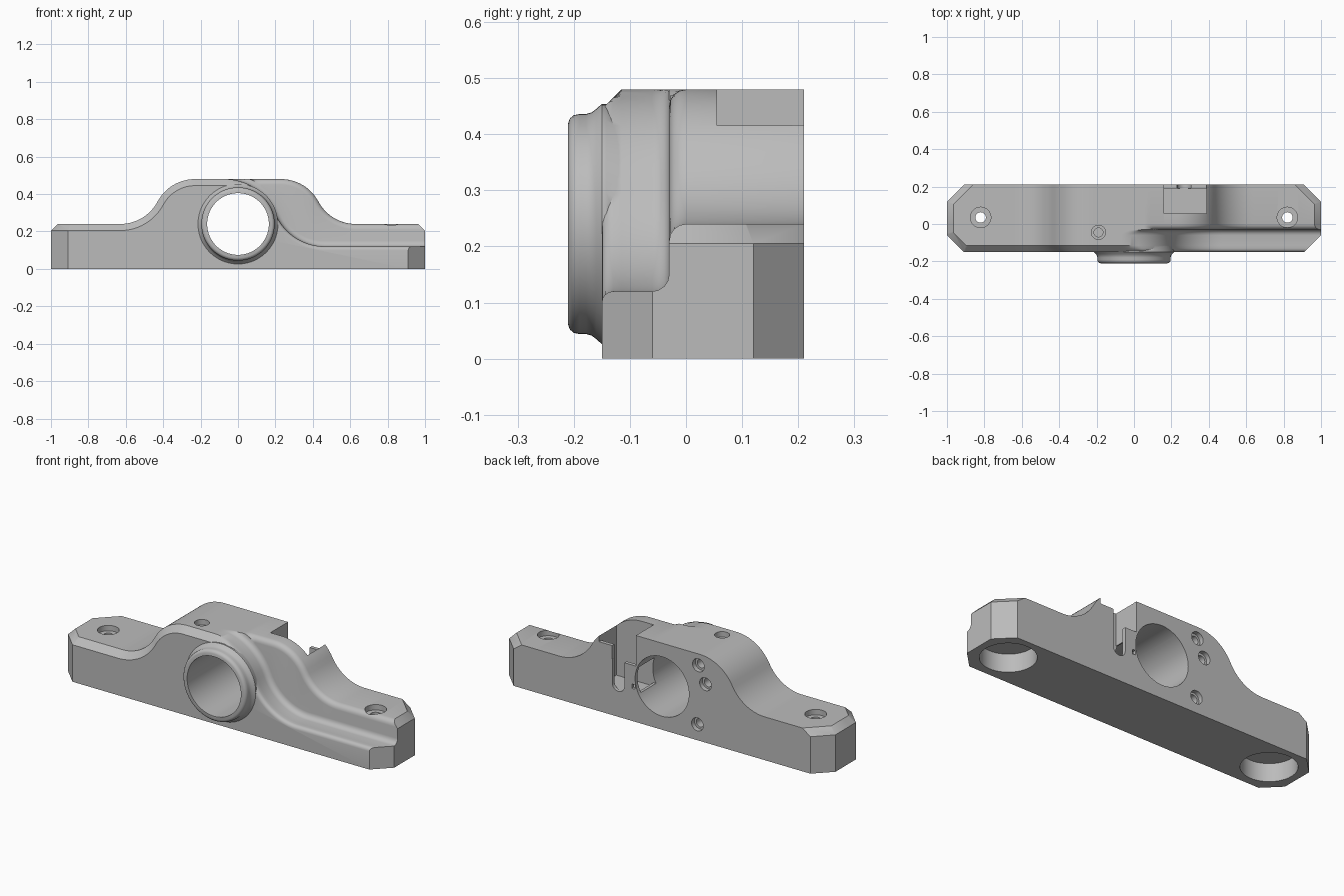
import bpy, bmesh
from math import sin, cos, pi, sqrt, atan, radians
from mathutils import Vector, Matrix

cube = bpy.data.objects.get("Cube")
if cube:
    bpy.data.objects.remove(cube, do_unlink=True)

grey = bpy.data.materials.new("plain_grey")
grey.use_nodes = True
tint = (0.5, 0.5, 0.5, 1)
grey.diffuse_color = tint
grey.node_tree.nodes["Principled BSDF"].inputs["Base Color"].default_value = tint

FRONT, BACK, STEP = -0.15, 0.21, -0.03


def make_object(name, bm):
    bmesh.ops.recalc_face_normals(bm, faces=bm.faces)
    mesh = bpy.data.meshes.new(name)
    bm.to_mesh(mesh)
    bm.free()
    mesh.materials.append(grey)
    obj = bpy.data.objects.new(name, mesh)
    bpy.context.collection.objects.link(obj)
    return obj


def s_curve(x, x0, x1, high, low, d):
    """Height of two tangent arcs stepping down, inset by d along the normal."""
    w, h = x1 - x0, high - low
    t = 2 * atan(h / w)
    r = w / (2 * sin(t))
    if x <= x0:
        return high - d
    if x >= x1:
        return low - d
    if x < x0 + (r - d) * sin(t):
        return high - r + sqrt((r - d) ** 2 - (x - x0) ** 2)
    return low + r - sqrt(max((r + d) ** 2 - (x1 - x) ** 2, 0))


def hump(x, d):
    return s_curve(abs(x), 0.23, 0.63, 0.48, 0.24, d)


def ledge(x, d):
    return s_curve(x, -0.07, 0.465, 0.48, 0.12, d)


# Cross-sections from front to back: chamfered ridge, rounded ledge, filleted step
quarter = [k * pi / 8 for k in range(5)]
front_rows = [(FRONT + 0.02 * (1 - cos(a)), 0.02 * (1 - sin(a))) for a in quarter]
front_rows += [(-0.115, 0)]
front_rows += [(STEP - 0.03 + 0.03 * sin(a), -0.03 * (1 - cos(a))) for a in quarter]
back_rows = [(STEP + 0.03 * (1 - cos(a)), 0.03 * (1 - sin(a))) for a in quarter]
back_rows += [(BACK, 0)]


def front_height(x, y, d):
    return min(hump(x, max(0, 0.035 - (y - FRONT))), ledge(x, d))


def back_height(x, y, d):
    return max(hump(x, d), min(hump(x, 0), ledge(x, -0.03)))


bm = bmesh.new()
xs = [-1 + i / 80 for i in range(161)]
rings = []
for rows, height in ((front_rows, front_height), (back_rows, back_height)):
    for y, d in rows:
        pts = [(x, y, height(x, y, d)) for x in xs] + [(1, y, 0), (-1, y, 0)]
        rings.append([bm.verts.new(p) for p in pts])
for a, b in zip(rings, rings[1:]):
    for i in range(len(a)):
        j = (i + 1) % len(a)
        bm.faces.new((a[i], a[j], b[j], b[i]))
bm.faces.new(rings[0])
bm.faces.new(rings[-1])
bmesh.ops.remove_doubles(bm, verts=bm.verts, dist=0.00001)
bmesh.ops.dissolve_degenerate(bm, edges=bm.edges, dist=0.00001)


def slice_off(point, normal):
    geom = bm.verts[:] + bm.edges[:] + bm.faces[:]
    bmesh.ops.bisect_plane(bm, geom=geom, plane_co=point, plane_no=normal,
                           clear_outer=True, dist=0.00001)
    bmesh.ops.holes_fill(bm, edges=[e for e in bm.edges if e.is_boundary], sides=0)


# Cut corners and bevelled top edges at both ends
for sx in (-1, 1):
    slice_off((sx, 0, 0.205), Vector((sx, 0, 1)).normalized())
    for y, sy in ((BACK, 1), (FRONT, -1)):
        n = Vector((sx, sy, 0)).normalized()
        corner = Vector((sx * 0.91, y, 0.205))
        slice_off(corner, n)
        slice_off(corner, (n + Vector((0, 0, 1))).normalized())
body = make_object("bracket_body", bm)


def combine(tool, operation):
    mod = body.modifiers.new(operation, 'BOOLEAN')
    mod.operation, mod.solver, mod.object = operation, 'EXACT', tool
    bpy.context.view_layer.objects.active = body
    bpy.ops.object.modifier_apply(modifier=mod.name)
    bpy.data.objects.remove(tool, do_unlink=True)


def rod(name, centre, radius, length, axis='Z', segments=32):
    b = bmesh.new()
    bmesh.ops.create_cone(b, cap_ends=True, segments=segments, radius1=radius,
                          radius2=radius, depth=length)
    if axis == 'Y':
        bmesh.ops.rotate(b, verts=b.verts, matrix=Matrix.Rotation(pi / 2, 3, 'X'))
    bmesh.ops.translate(b, verts=b.verts, vec=centre)
    return make_object(name, b)


def block(name, low, high):
    b = bmesh.new()
    bmesh.ops.create_cube(b, size=1)
    for v in b.verts:
        v.co = [l if c < 0 else h for c, l, h in zip(v.co, low, high)]
    return make_object(name, b)


# Raised collar around the bore
bm = bmesh.new()
outline = [(0.18, -0.21), (0.188, -0.207), (0.194, -0.2), (0.196, -0.19),
           (0.196, -0.178), (0.199, -0.168), (0.205, -0.16), (0.214, -0.15),
           (0.214, -0.142), (0.19, -0.09)]
loops = []
for r, y in outline:
    loops.append([bm.verts.new((r * cos(k * pi / 36), y, 0.24 + r * sin(k * pi / 36)))
                  for k in range(72)])
for a, b in zip(loops, loops[1:]):
    for k in range(72):
        m = (k + 1) % 72
        bm.faces.new((a[k], a[m], b[m], b[k]))
bm.faces.new(loops[0])
bm.faces.new(loops[-1])
combine(make_object("collar", bm), 'UNION')

# Main bore
combine(rod("bore", (0, 0, 0.24), 0.165, 1, 'Y', 72), 'DIFFERENCE')

# Mounting holes: recess below, narrow shaft, shallow seat above
for sx in (-1, 1):
    x = sx * 0.82
    combine(rod("foot_recess", (x, 0.035, 0), 0.14, 0.2, 'Z', 48), 'DIFFERENCE')
    combine(rod("shaft", (x, 0.035, 0.2), 0.028, 0.4), 'DIFFERENCE')
    combine(rod("seat", (x, 0.035, 0.25), 0.055, 0.08), 'DIFFERENCE')

# Blind screw holes on the top and the back
combine(rod("top_seat", (-0.19, -0.045, 0.48), 0.038, 0.06), 'DIFFERENCE')
combine(rod("top_screw", (-0.19, -0.045, 0.45), 0.024, 0.2), 'DIFFERENCE')
for x, z in ((-0.223, 0.417), (-0.266, 0.324), (-0.217, 0.088)):
    combine(rod("back_seat", (x, BACK, z), 0.036, 0.05, 'Y'), 'DIFFERENCE')
    combine(rod("back_screw", (x, BACK, z), 0.024, 0.2, 'Y'), 'DIFFERENCE')

# Pocket, its window into the bore, and the stepped slot in the back wall
combine(block("pocket", (0.16, 0.055, 0.14), (0.388, 0.19, 0.6)), 'DIFFERENCE')
combine(block("bore_window", (0.1, 0.056, 0.16), (0.2, 0.189, 0.3)), 'DIFFERENCE')
combine(block("wall_gap", (0.161, 0.18, 0.31), (0.306, 0.25, 0.6)), 'DIFFERENCE')
combine(block("wall_shoulder", (0.29, 0.18, 0.385), (0.387, 0.25, 0.6)), 'DIFFERENCE')
combine(block("wall_slot", (0.231, 0.18, 0.175), (0.305, 0.25, 0.4)), 'DIFFERENCE')
combine(rod("slot_end", (0.268, 0.215, 0.178), 0.037, 0.07, 'Y'), 'DIFFERENCE')
combine(block("pin_hole", (0.167, 0.18, 0.18), (0.185, 0.25, 0.205)), 'DIFFERENCE')

# Smooth curves, crisp edges
for obj in bpy.context.selected_objects:
    obj.select_set(False)
body.select_set(True)
bpy.context.view_layer.objects.active = body
bpy.ops.object.shade_smooth_by_angle(angle=radians(32))
